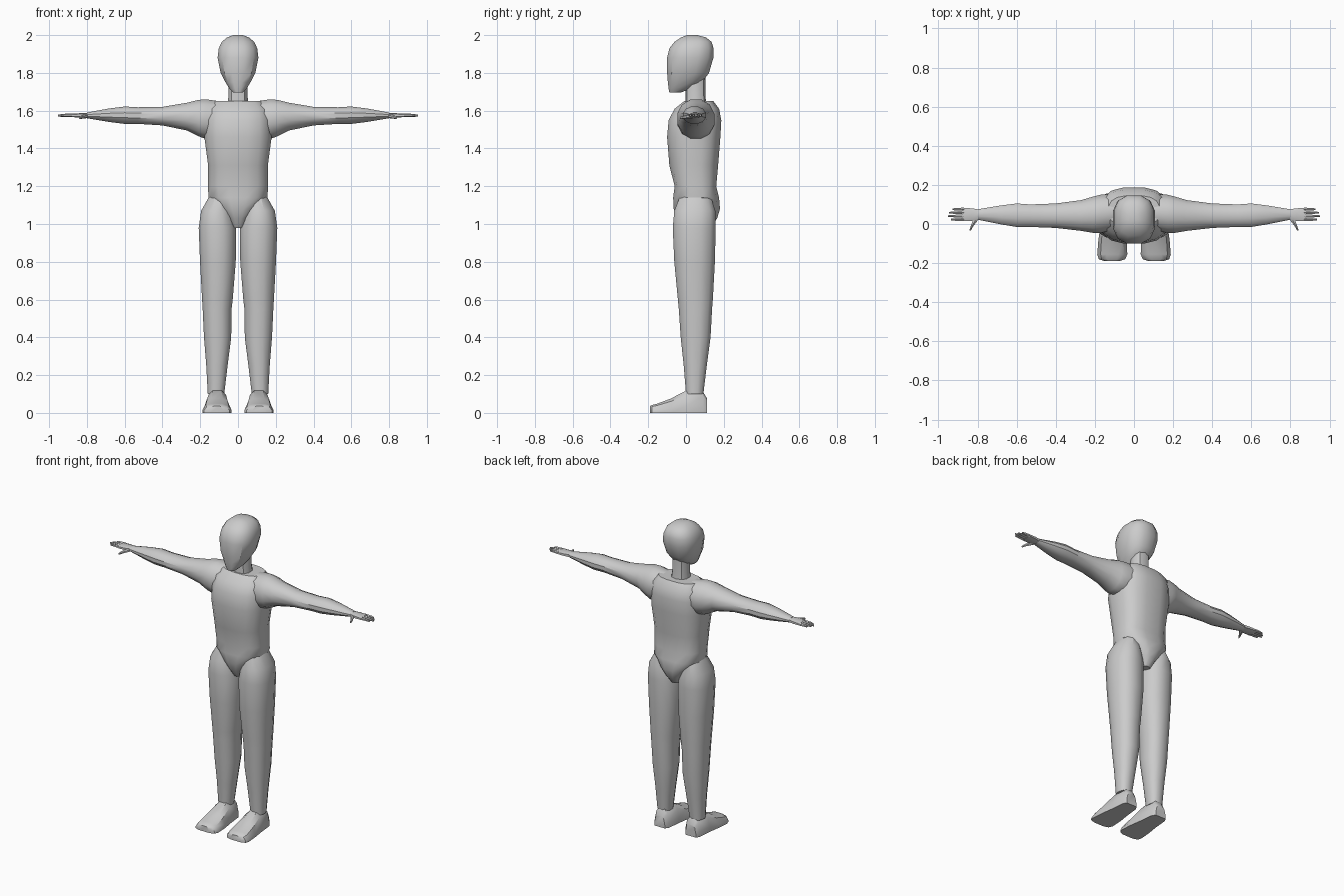
import bpy, bmesh, math


def oval(n, e=2.0):
    """Unit superellipse; higher e is boxier."""
    pts = []
    for i in range(n):
        a = 2 * math.pi * (i + 0.5) / n
        c, s = math.cos(a), math.sin(a)
        pts.append((math.copysign(abs(c) ** (2 / e), c), math.copysign(abs(s) ** (2 / e), s)))
    m = max(p[0] for p in pts)
    return [(u / m, v / m) for u, v in pts]


def loft(name, axis, rows, shape, mirror=False, angle=35):
    """Skin a shape through rows of (position, u_min, u_max, v_min, v_max)."""
    bm = bmesh.new()
    rings = []
    for p, u0, u1, v0, v1 in rows:
        ring = []
        for a, b in shape:
            u = (u0 + u1) / 2 + a * (u1 - u0) / 2
            v = (v0 + v1) / 2 + b * (v1 - v0) / 2
            co = {'x': (p, u, v), 'y': (u, p, v), 'z': (u, v, p)}[axis]
            ring.append(bm.verts.new(co))
        rings.append(ring)
    n = len(shape)
    for lo, hi in zip(rings, rings[1:]):
        for i in range(n):
            j = (i + 1) % n
            bm.faces.new((lo[i], lo[j], hi[j], hi[i]))
    bm.faces.new(rings[0])
    bm.faces.new(rings[-1])
    bmesh.ops.recalc_face_normals(bm, faces=bm.faces)
    me = bpy.data.meshes.new(name)
    bm.to_mesh(me)
    bm.free()
    ob = bpy.data.objects.new(name, me)
    bpy.context.collection.objects.link(ob)
    bpy.ops.object.select_all(action='DESELECT')
    ob.select_set(True)
    bpy.context.view_layer.objects.active = ob
    bpy.ops.object.shade_smooth_by_angle(angle=math.radians(angle))
    if mirror:
        ob.modifiers.new("mirror", 'MIRROR')
    return ob


# Torso, narrowing to the crotch
loft("torso", 'z', [
    (0.98, -.035, .035, -.02, .13), (1.03, -.06, .06, -.05, .165),
    (1.08, -.10, .10, -.065, .18), (1.14, -.155, .155, -.068, .175),
    (1.20, -.16, .16, -.06, .16), (1.31, -.158, .158, -.088, .17),
    (1.46, -.178, .178, -.10, .182), (1.55, -.175, .175, -.092, .187),
    (1.61, -.165, .165, -.06, .175), (1.65, -.13, .13, -.01, .145)], oval(16, 2.7))

# Neck and head
loft("neck", 'z', [(1.60, -.06, .06, -.005, .11), (1.68, -.05, .05, .0, .10),
                   (1.80, -.05, .05, .0, .10)], oval(10, 2.4))
loft("head", 'z', [
    (1.695, -.025, .025, -.088, -.03), (1.715, -.045, .045, -.092, .02),
    (1.75, -.066, .066, -.096, .085), (1.80, -.092, .092, -.10, .122),
    (1.88, -.108, .108, -.10, .145), (1.93, -.102, .102, -.088, .146),
    (1.965, -.085, .085, -.06, .135), (1.988, -.058, .058, -.025, .105),
    (2.0, -.025, .025, .005, .06)], oval(12, 2.5))

# Arms with shoulder and elbow
loft("arm", 'x', [
    (.10, -.03, .15, 1.47, 1.65), (.17, -.045, .15, 1.45, 1.66),
    (.21, -.045, .14, 1.465, 1.657), (.27, -.035, .122, 1.495, 1.642),
    (.40, -.02, .105, 1.522, 1.62), (.53, -.015, .10, 1.53, 1.618),
    (.60, -.015, .105, 1.53, 1.622), (.68, -.002, .095, 1.54, 1.612),
    (.80, .022, .075, 1.56, 1.59)], oval(12, 2.1), mirror=True)

# Hands, fingers and thumb
loft("palm", 'x', [(.79, .024, .074, 1.561, 1.589), (.83, .016, .08, 1.563, 1.587),
                   (.88, .014, .083, 1.566, 1.584)], oval(8, 3), mirror=True)
for i, tip in enumerate((.935, .952, .945, .928)):
    y = .023 + i * .0175
    loft(f"finger_{i + 1}", 'x', [
        (.87, y - .008, y + .008, 1.567, 1.584), (.91, y - .007, y + .007, 1.568, 1.583),
        (tip, y - .004, y + .004, 1.569, 1.579)], oval(6), mirror=True)
loft("thumb", 'y', [(.035, .79, .82, 1.561, 1.582), (.01, .805, .827, 1.56, 1.578),
                    (-.01, .821, .835, 1.558, 1.573), (-.033, .834, .842, 1.556, 1.566)],
     oval(6), mirror=True)

# Legs with hip and knee
loft("leg", 'z', [
    (1.15, .06, .15, -.03, .13), (1.07, .03, .195, -.062, .155),
    (.98, .01, .208, -.07, .157), (.80, .012, .201, -.062, .153),
    (.60, .028, .19, -.043, .142), (.55, .034, .187, -.038, .138),
    (.40, .036, .180, -.028, .13), (.25, .055, .168, -.012, .11),
    (.10, .073, .16, .0, .092)], oval(12, 2.3), mirror=True)

# Flat-soled feet, heel to toe
sole = [(-1, -1), (-1, -.4), (-.78, .6), (-.4, 1), (.4, 1), (.78, .6), (1, -.4), (1, -1)]
loft("foot", 'y', [
    (.112, .075, .15, 0, .075), (.09, .06, .162, 0, .112), (.0, .05, .17, 0, .118),
    (-.08, .038, .182, 0, .076), (-.155, .034, .188, 0, .048),
    (-.18, .045, .18, 0, .042), (-.19, .075, .15, 0, .036)], sole, mirror=True)
